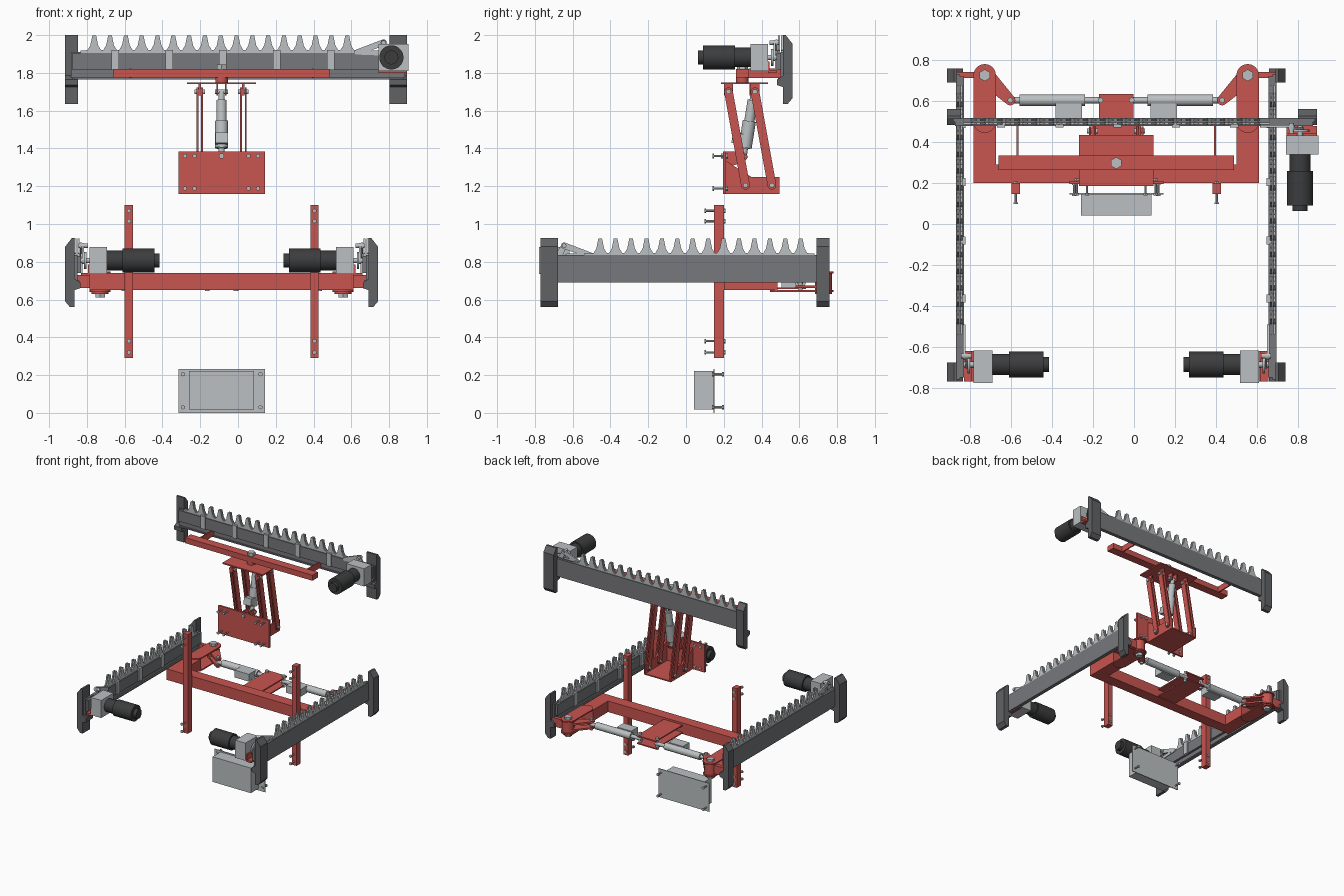
import bpy, bmesh, math
from mathutils import Vector

if "Cube" in bpy.data.objects:
    bpy.data.objects.remove(bpy.data.objects["Cube"])

def material(name, r, g, b):
    m = bpy.data.materials.new(name)
    m.diffuse_color = (r, g, b, 1)
    m.use_nodes = True
    m.node_tree.nodes["Principled BSDF"].inputs["Base Color"].default_value = m.diffuse_color
    return m

RED = material("red paint", 0.58, 0.09, 0.08)
BAR = material("mid grey", 0.185, 0.188, 0.2)
CAP = material("dark grey", 0.12, 0.122, 0.13)
STEEL = material("light steel", 0.5, 0.53, 0.54)
BLACK = material("motor black", 0.045, 0.046, 0.048)
C = -0.087                                   # symmetry plane of the machine

def same(v): return v
def mirror(v): return Vector((2 * C - v.x, v.y, v.z))
SIDES = (("left", same), ("right", mirror))

def finish(name, bm, mat, f, smooth=False):
    for v in bm.verts:
        v.co = f(v.co.copy())
    bmesh.ops.recalc_face_normals(bm, faces=bm.faces)
    for p in bm.faces:
        p.smooth = smooth
    me = bpy.data.meshes.new(name)
    bm.to_mesh(me)
    bm.free()
    if smooth:
        me.set_sharp_from_angle(angle=0.6)
    me.materials.append(mat)
    bpy.context.collection.objects.link(bpy.data.objects.new(name, me))

def prism(name, pts, axis, lo, hi, mat, f=same):
    """Extrude a 2D outline between two values along an axis."""
    put = {'x': lambda a, b, h: (h, a, b), 'y': lambda a, b, h: (a, h, b),
           'z': lambda a, b, h: (a, b, h)}[axis]
    bm = bmesh.new()
    low = [bm.verts.new(put(a, b, lo)) for a, b in pts]
    top = [bm.verts.new(put(a, b, hi)) for a, b in pts]
    bm.faces.new(low)
    bm.faces.new(top)
    for i in range(len(pts)):
        j = (i + 1) % len(pts)
        bm.faces.new((low[i], low[j], top[j], top[i]))
    finish(name, bm, mat, f)

def box(name, x0, x1, y0, y1, z0, z1, mat, f=same):
    prism(name, [(x0, y0), (x1, y0), (x1, y1), (x0, y1)], 'z', z0, z1, mat, f)

def cyl(name, a, b, r, mat, f=same, n=20):
    a, b = Vector(a), Vector(b)
    bm = bmesh.new()
    bmesh.ops.create_cone(bm, cap_ends=True, segments=n, radius1=r, radius2=r, depth=(b - a).length)
    q = Vector((0, 0, 1)).rotation_difference(b - a)
    for v in bm.verts:
        v.co = q @ v.co + (a + b) / 2
    finish(name, bm, mat, f, n > 8)

def capsule(p, q, r1, r2, n=8):
    """Outline of a link with round ends."""
    t = math.atan2(q[1] - p[1], q[0] - p[0])
    pts = []
    for c, r, start in ((q, r2, t - math.pi / 2), (p, r1, t + math.pi / 2)):
        for i in range(n + 1):
            a = start + math.pi * i / n
            pts.append((c[0] + r * math.cos(a), c[1] + r * math.sin(a)))
    return pts

def bolt(name, x, z, y0, y1, f=same):
    cyl(name, (x, y0, z), (x, y1, z), 0.006, STEEL, f, 10)
    cyl(name + "_head", (x, y0, z), (x, y0 + 0.008, z), 0.012, STEEL, f, 6)
    cyl(name + "_nut", (x, y1 - 0.01, z), (x, y1, z), 0.012, STEEL, f, 6)

def cutter(tag, L, f):
    """Cutter bar in local (s along bar from motor end, v inward, w up)."""
    def n(part): return tag + "_" + part
    box(n("bar"), 0.01, L - 0.03, 0.045, 0.064, 0.13, 0.275, BAR, f)
    box(n("bar_front"), 0.02, L - 0.04, 0.064, 0.083, 0.18, 0.27, BAR, f)
    box(n("bar_foot"), 0.02, L - 0.04, 0.064, 0.075, 0.13, 0.14, BAR, f)
    # end skids with chamfered outer corners
    outline = [(0, 0.03), (0.025, 0), (0.05, 0), (0.05, 0.09), (0.08, 0.1), (0.08, 0.13),
               (0.05, 0.15), (0.05, 0.365), (0.035, 0.365), (0, 0.32)]
    prism(n("motor_end_skid"), outline, 'x', 0, 0.092, CAP, f)
    prism(n("far_end_skid"), outline, 'x', L - 0.068, L, CAP, f)
    # toothed blades
    s0, s1 = 0.275, L - 0.112
    count = round((s1 - s0) / 0.0835)
    p = (s1 - s0) / count
    pts = [(L - 0.08, 0.26), (0.23, 0.26), (0.23, 0.283), (s0, 0.285)]
    for i in range(count):
        b = s0 + i * p
        pts += [(b + k * p, w) for k, w in ((0.08, 0.287), (0.25, 0.31), (0.38, 0.363),
                                            (0.62, 0.363), (0.75, 0.31), (0.92, 0.287))]
    pts += [(s1, 0.285), (L - 0.08, 0.283)]
    prism(n("fixed_blade"), pts, 'y', 0.05, 0.06, STEEL, f)
    prism(n("moving_blade"), pts, 'y', 0.066, 0.076, STEEL, f)
    s = 0.405
    while s < L - 0.2:
        box(n("blade_holder"), s - 0.02, s + 0.02, 0.076, 0.092, 0.18, 0.285, STEEL, f)
        s += 0.285
    # motor, gearbox and crank
    m, w = 0.083, 0.247
    box(n("gearbox"), -0.007, 0.152, 0.13, 0.222, 0.175, 0.319, STEEL, f)
    for part, a, b, r in (("motor_neck", 0.222, 0.303, 0.052), ("motor_body", 0.303, 0.472, 0.064),
                          ("motor_end", 0.472, 0.5, 0.037)):
        cyl(n(part), (m, a, w), (m, b, w), r, BLACK, f, 28)
    box(n("motor_bracket"), 0, 0.15, 0.083, 0.13, 0.165, 0.18, RED, f)
    box(n("motor_bracket_plate"), 0, 0.15, 0.12, 0.13, 0.165, 0.225, RED, f)
    cyl(n("crank_shaft"), (m, 0.06, w), (m, 0.13, w), 0.014, STEEL, f)
    cyl(n("crank_disc"), (m, 0.1, w), (m, 0.112, w), 0.045, STEEL, f)
    prism(n("crank_arm"), capsule((m, w), (0.125, 0.325), 0.02, 0.015), 'y', 0.09, 0.1, STEEL, f)
    cyl(n("crank_pin"), (0.125, 0.07, 0.325), (0.125, 0.12, 0.325), 0.012, STEEL, f)
    prism(n("push_rod"), capsule((0.125, 0.325), (0.265, 0.275), 0.017, 0.014), 'y', 0.078, 0.09, STEEL, f)
    prism(n("push_rod_stay"), capsule((0.14, 0.27), (0.265, 0.275), 0.013, 0.013), 'y', 0.08, 0.088, STEEL, f)

# three cutter bars
cutter("left_cutter", 1.53, lambda v: Vector((-0.915 + v.y, -0.77 + v.x, 0.56 + v.z)))
cutter("right_cutter", 1.53, lambda v: mirror(Vector((-0.915 + v.y, -0.77 + v.x, 0.56 + v.z))))
cutter("top_cutter", 1.81, lambda v: Vector((0.895 - v.x, 0.563 - v.y, 1.635 + v.z)))

# lower frame beam
box("frame_beam", -0.785, 2 * C + 0.785, 0.2, 0.29, 0.65, 0.74, RED)
for z in (0.655, 0.715):
    box("centre_bracket_plate", C - 0.085, C + 0.085, 0.28, 0.635, z, z + 0.01, RED)

for side, f in SIDES:
    def n(part): return side + "_" + part
    px, py, lx, ly, z = -0.73, 0.727, -0.605, 0.605, 0.69
    box(n("frame_arm"), -0.785, -0.675, 0.285, 0.485, 0.65, 0.74, RED, f)
    # fork plates and pivot at the rear of the arm
    for z0 in (0.64, 0.738):
        prism(n("fork_plate"), capsule((px, 0.5), (px, py), 0.055, 0.055, 12), 'z', z0, z0 + 0.01, RED, f)
    cyl(n("pivot_hub"), (px, py, 0.65), (px, py, 0.738), 0.045, RED, f)
    cyl(n("pivot_pin"), (px, py, 0.625), (px, py, 0.765), 0.016, STEEL, f)
    cyl(n("pivot_washer"), (px, py, 0.63), (px, py, 0.64), 0.045, RED, f)
    cyl(n("pivot_head"), (px, py, 0.748), (px, py, 0.768), 0.029, STEEL, f, 6)
    cyl(n("pivot_nut"), (px, py, 0.61), (px, py, 0.63), 0.029, STEEL, f, 6)
    box(n("bar_mount"), -0.87, px, 0.713, 0.743, 0.66, 0.73, RED, f)
    for z0 in (0.66, 0.708):
        prism(n("swing_lever"), capsule((px, py), (lx, ly), 0.045, 0.025), 'z', z0, z0 + 0.014, RED, f)
    cyl(n("lever_pin"), (lx, ly, 0.645), (lx, ly, 0.735), 0.013, STEEL, f)
    # swing actuator
    cyl(n("actuator_rod"), (lx, ly, z), (-0.15, ly, z), 0.015, STEEL, f)
    cyl(n("actuator_body"), (-0.56, ly, z), (-0.24, ly, z), 0.028, STEEL, f)
    box(n("actuator_drive"), -0.385, -0.255, 0.505, 0.59, 0.66, 0.72, STEEL, f)
    cyl(n("actuator_pin"), (-0.163, ly, 0.645), (-0.163, ly, 0.74), 0.013, STEEL, f)
    # upright mounting post with bolts
    box(n("post"), -0.6, -0.557, 0.147, 0.2, 0.29, 1.1, RED, f)
    for bz in (0.32, 0.38, 1.015, 1.07):
        bolt(n("post_bolt"), -0.578, bz, 0.098, 0.208, f)

    # parallel links of the lift
    for off in (0.128, 0.103):
        x = C - off
        for i, dy in enumerate((0, 0.14)):
            prism(n("lift_link"), capsule((0.315 + dy, 1.205), (0.225 + dy, 1.7), 0.023, 0.023),
                  'x', x - 0.005, x + 0.005, RED, f)
    for dy in (0, 0.14):
        for y, bz in ((0.315 + dy, 1.205), (0.225 + dy, 1.7)):
            cyl(n("link_pin"), (C - 0.142, y, bz), (C - 0.088, y, bz), 0.013, STEEL, f)
        y = 0.225 + dy
        box(n("link_ear"), C - 0.122, C - 0.109, y - 0.025, y + 0.025, 1.68, 1.745, RED, f)
    # lift base cheek
    prism(n("lift_cheek"), [(0.21, 1.16), (0.495, 1.16), (0.495, 1.25), (0.345, 1.25), (0.21, 1.335)],
          'x', C - 0.122, C - 0.109, RED, f)
    for off in (0.193, 0.143):
        for bz in (1.188, 1.36):
            bolt(n("lift_bolt"), C - off, bz, 0.14, 0.222, f)
    for bz in (0.03, 0.205):
        bolt(n("box_bolt"), C - 0.205, bz, 0.137, 0.2, f)
    box(n("top_bar_plate"), C - 0.488, C - 0.478, 0.33, 0.51, 1.772, 1.822, RED, f)

# lift: base plate, top plate, swivel and carrying tube
box("lift_base_plate", C - 0.229, C + 0.231, 0.195, 0.211, 1.16, 1.385, RED)
box("lift_base_floor", C - 0.115, C + 0.115, 0.21, 0.495, 1.16, 1.17, RED)
box("lift_top_plate", C - 0.183, C + 0.183, 0.185, 0.435, 1.74, 1.75, RED)
cyl("swivel_boss", (C, 0.298, 1.75), (C, 0.298, 1.78), 0.033, RED)
box("carrying_tube", C - 0.575, C + 0.575, 0.264, 0.334, 1.775, 1.82, RED)
cyl("swivel_bolt", (C, 0.298, 1.82), (C, 0.298, 1.845), 0.029, STEEL, n=6)

# lift actuator, leaning back from base to top plate
A, B = Vector((C, 0.305, 1.355)), Vector((C, 0.36, 1.7))
cyl("lift_actuator_rod", A, B, 0.016, STEEL)
cyl("lift_actuator_tube", A.lerp(B, 0.13), A.lerp(B, 0.87), 0.027, STEEL)
cyl("lift_actuator_sleeve", A.lerp(B, 0.14), A.lerp(B, 0.55), 0.035, STEEL)
prism("lift_actuator_drive", [(0.24, 1.43), (0.30, 1.42), (0.312, 1.475), (0.25, 1.485)],
      'x', C - 0.033, C + 0.033, STEEL)
for dx in (-0.026, 0.018):
    prism("actuator_base_ear", [(0.21, 1.3), (0.305, 1.325), (0.33, 1.355), (0.305, 1.383), (0.21, 1.385)],
          'x', C + dx, C + dx + 0.008, RED)
    box("actuator_top_ear", C + dx, C + dx + 0.008, 0.335, 0.385, 1.68, 1.74, RED)
for p in (A, B):
    cyl("lift_actuator_pin", p - Vector((0.035, 0, 0)), p + Vector((0.035, 0, 0)), 0.012, STEEL)
cyl("base_plate_pin", (C, 0.185, 1.36), (C, 0.2, 1.36), 0.014, STEEL)

# control box with its mounting plate
box("control_box_plate", C - 0.229, C + 0.231, 0.145, 0.152, 0.0, 0.232, STEEL)
box("control_box", C - 0.173, C + 0.173, 0.042, 0.146, 0.017, 0.222, STEEL)
